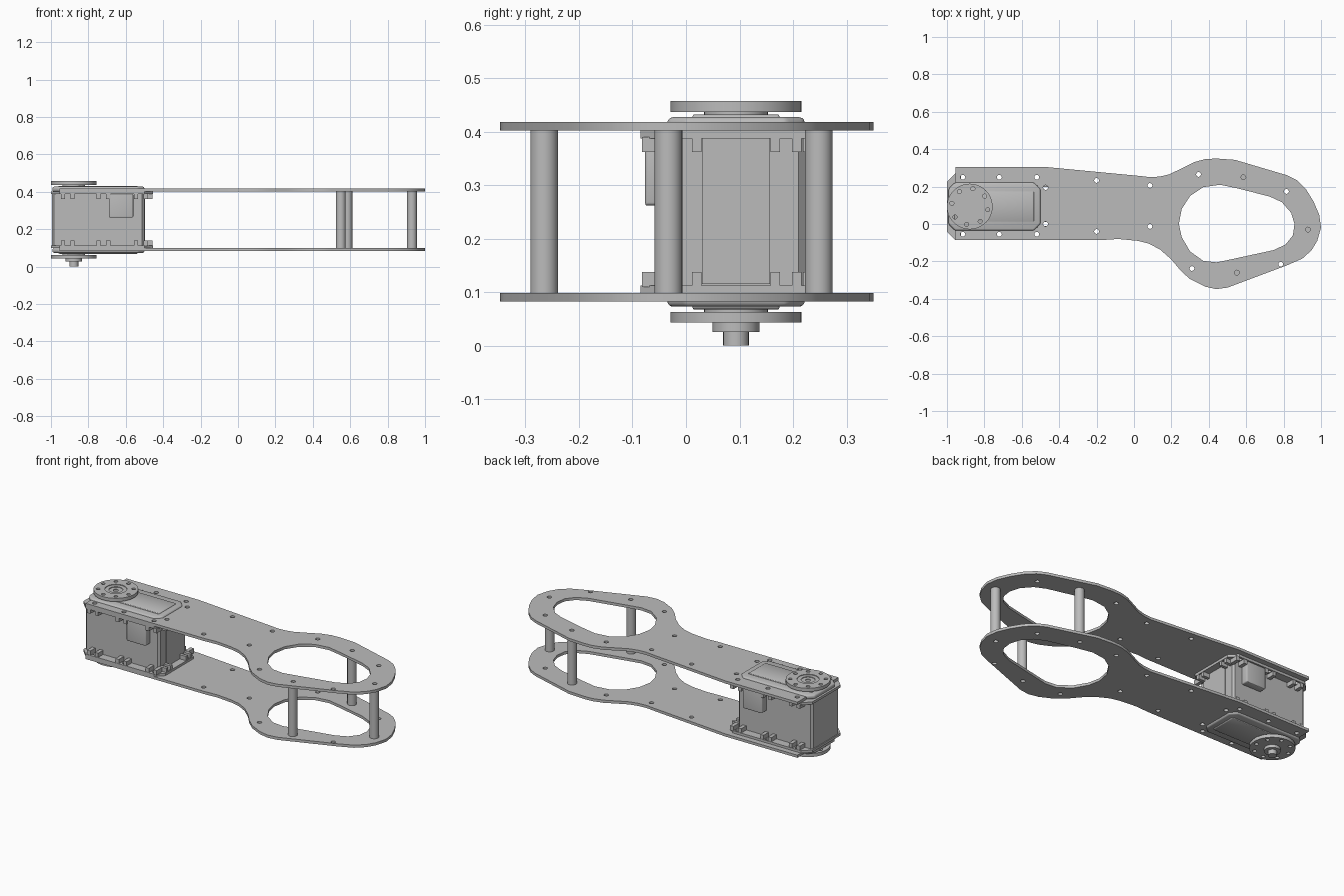
import bpy
import math

if "Cube" in bpy.data.objects:
    bpy.data.objects.remove(bpy.data.objects["Cube"], do_unlink=True)

# One plain grey for the whole assembly
grey = bpy.data.materials.new("plain_grey")
grey.use_nodes = True
colour = (0.5, 0.5, 0.5, 1)
grey.diffuse_color = colour
grey.node_tree.nodes["Principled BSDF"].inputs["Base Color"].default_value = colour


def circle(cx, cy, radius, sides=16):
    step = math.tau / sides
    return [(cx + radius * math.cos(i * step), cy + radius * math.sin(i * step))
            for i in range(sides)]


def rectangle(x0, x1, y0, y1, cut=0.0):
    """Rectangle outline, with chamfered corners when cut is given."""
    if not cut:
        return [(x0, y0), (x1, y0), (x1, y1), (x0, y1)]
    return [(x0 + cut, y0), (x1 - cut, y0), (x1, y0 + cut), (x1, y1 - cut),
            (x1 - cut, y1), (x0 + cut, y1), (x0, y1 - cut), (x0, y0 + cut)]


def prism(name, outlines, z0, z1, bevel=0.0):
    """Extrude the first outline from z0 to z1; the other outlines are holes."""
    curve = bpy.data.curves.new(name + "_profile", "CURVE")
    curve.dimensions = "2D"
    curve.fill_mode = "BOTH"
    curve.extrude = (z1 - z0) / 2
    for outline in outlines:
        spline = curve.splines.new("POLY")
        spline.points.add(len(outline) - 1)
        for point, (x, y) in zip(spline.points, outline):
            point.co = (x, y, 0, 1)
        spline.use_cyclic_u = True
    obj = bpy.data.objects.new(name, curve)
    obj.location.z = (z0 + z1) / 2
    bpy.context.collection.objects.link(obj)
    bpy.ops.object.select_all(action="DESELECT")
    obj.select_set(True)
    bpy.context.view_layer.objects.active = obj
    bpy.ops.object.convert(target="MESH")
    obj = bpy.context.object
    obj.name = name
    # Weld the caps to the walls
    weld = obj.modifiers.new("weld", "WELD")
    weld.merge_threshold = 0.0002
    if bevel:
        mod = obj.modifiers.new("bevel", "BEVEL")
        mod.width = bevel
        mod.segments = 3
    for mod in list(obj.modifiers):
        bpy.ops.object.modifier_apply(modifier=mod.name)
    obj.data.materials.clear()
    obj.data.materials.append(grey)
    bpy.ops.object.shade_smooth_by_angle(angle=math.radians(35))
    return obj


def box(name, x0, x1, y0, y1, z0, z1, bevel=0.0):
    return prism(name, [rectangle(x0, x1, y0, y1)], z0, z1, bevel)


MID_Y = 0.0935          # centre line of the motor
MID_Z = 0.25            # half height between the plates
HORN_X = -0.878

# Arm plates with the long opening and the screw holes
outer = [(-.955, .305), (-.475, .305), (.03, .257), (.09, .25), (.14, .254),
         (.19, .266), (.25, .295), (.32, .33), (.38, .347), (.44, .35),
         (.54, .343), (.82, .26), (.87, .235), (.92, .185), (.96, .12),
         (.99, .05), (1, -.02), (.98, -.09), (.95, -.14), (.9, -.185),
         (.82, -.22), (.5, -.34), (.44, -.348), (.38, -.335), (.3, -.295),
         (.25, -.25), (.2, -.19), (.14, -.137), (.08, -.105), (.02, -.09),
         (-.085, -.08), (-.16, -.085), (-.955, -.085)]
opening = [(.24, 0), (.255, .08), (.3, .15), (.37, .197), (.46, .21),
           (.555, .19), (.725, .147), (.79, .117), (.84, .06), (.858, 0),
           (.85, -.06), (.81, -.11), (.745, -.14), (.5, -.193), (.44, -.205),
           (.37, -.197), (.3, -.147), (.255, -.07)]
motor_holes = [(x, y) for x in (-.915, -.72, -.52) for y in (-.055, .25)]
motor_holes += [(-.473, 0), (-.473, .195)]
arm_holes = [(-.2, .233), (.085, .206), (.345, .265), (.585, .25), (.815, .174),
             (.93, -.03), (.785, -.215), (.55, -.26), (.31, -.238),
             (.085, -.013), (-.2, -.04)]
cutout = rectangle(-.94, -.515, -.02, .205)
holes = [circle(x, y, .013, 12) for x, y in motor_holes + arm_holes]
for name, z in (("bottom_plate", .083), ("top_plate", .402)):
    prism(name, [outer, opening, cutout] + holes, z, z + .016)

# Round spacers between the plates
for i, (x, y) in enumerate([(.55, -.265), (.93, -.033), (.585, .248)]):
    prism(f"spacer_{i + 1}", [circle(x, y, .026, 24)], .098, .403)

# Motor body, its end panel and the raised blocks on both sides
prism("motor_body", [rectangle(-.995, -.5, -.035, .222, .012)], .1, .402)
box("end_panel", -.502, -.496, .03, .157, .115, .387)
for sign, side in ((-1, "front"), (1, "back")):
    near, far = sorted((MID_Y + sign * .12, MID_Y + sign * .17))
    box(side + "_block", -.69, -.56, near, far, .262, .388, .006)

# Mounting flanges, clips, covers and drive parts, above and below
lobes = [(x, sign) for x in (-.91, -.72, -.52) for sign in (-1, 1)]
for up, end in ((-1, "bottom"), (1, "top")):

    def level(a, b):
        """Heights a and b away from the middle, in rising order."""
        return sorted((MID_Z + up * a, MID_Z + up * b))

    flange_holes = [circle(x, y, .013, 12) for x, y in motor_holes]
    flange = rectangle(-1, -.455, -.085, .272, .045)
    prism(end + "_flange", [flange] + flange_holes, *level(.137, .152))

    # Paired clip blocks beside each screw
    for i, (x, sign) in enumerate(lobes):
        y0, y1 = sorted((MID_Y + sign * .125, MID_Y + sign * .176))
        for j, dx in enumerate((-.026, .026)):
            box(f"{end}_side_clip_{i}_{j}", x + dx - .011, x + dx + .011,
                y0, y1, *level(.112, .14))
    for i, y in enumerate((0, .187)):
        for j, dy in enumerate((-.02, .02)):
            box(f"{end}_end_clip_{i}_{j}", -.503, -.457,
                y + dy - .009, y + dy + .009, *level(.112, .14))

    # Rounded cover with a raised middle
    prism(end + "_cover", [rectangle(-.992, -.5, -.035, .222, .035)],
          *level(.15, .177), bevel=.01)
    box(end + "_cover_ridge", -.96, -.535, .012, .175, *level(.17, .182), .006)

    # Drive disc with a ring of holes around the hub
    ring = [circle(HORN_X + .097 * math.cos(a), MID_Y + .097 * math.sin(a), .011, 12)
            for a in [math.radians(80 + 45 * k) for k in range(8)]]
    disc = [circle(HORN_X, MID_Y, .122, 48)] + ring
    hub = circle(HORN_X, MID_Y, .06, 32)
    prism(end + "_neck", [hub], *level(.175, .195))
    prism(end + "_disc", disc + ([hub] if up > 0 else []), *level(.187, .207))

# Stepped hub in the top disc, stepped shaft under the bottom disc
for name, radius, bore, z0, z1 in (("hub_ring", .06, .038, .436, .453),
                                   ("hub_core", .038, .014, .436, .449)):
    prism(name, [circle(HORN_X, MID_Y, radius, 32), circle(HORN_X, MID_Y, bore, 24)],
          z0, z1)
prism("shaft_collar", [circle(HORN_X, MID_Y, .044, 32)], .026, .045)
prism("shaft_tip", [circle(HORN_X, MID_Y, .024, 24)], 0, .028)
